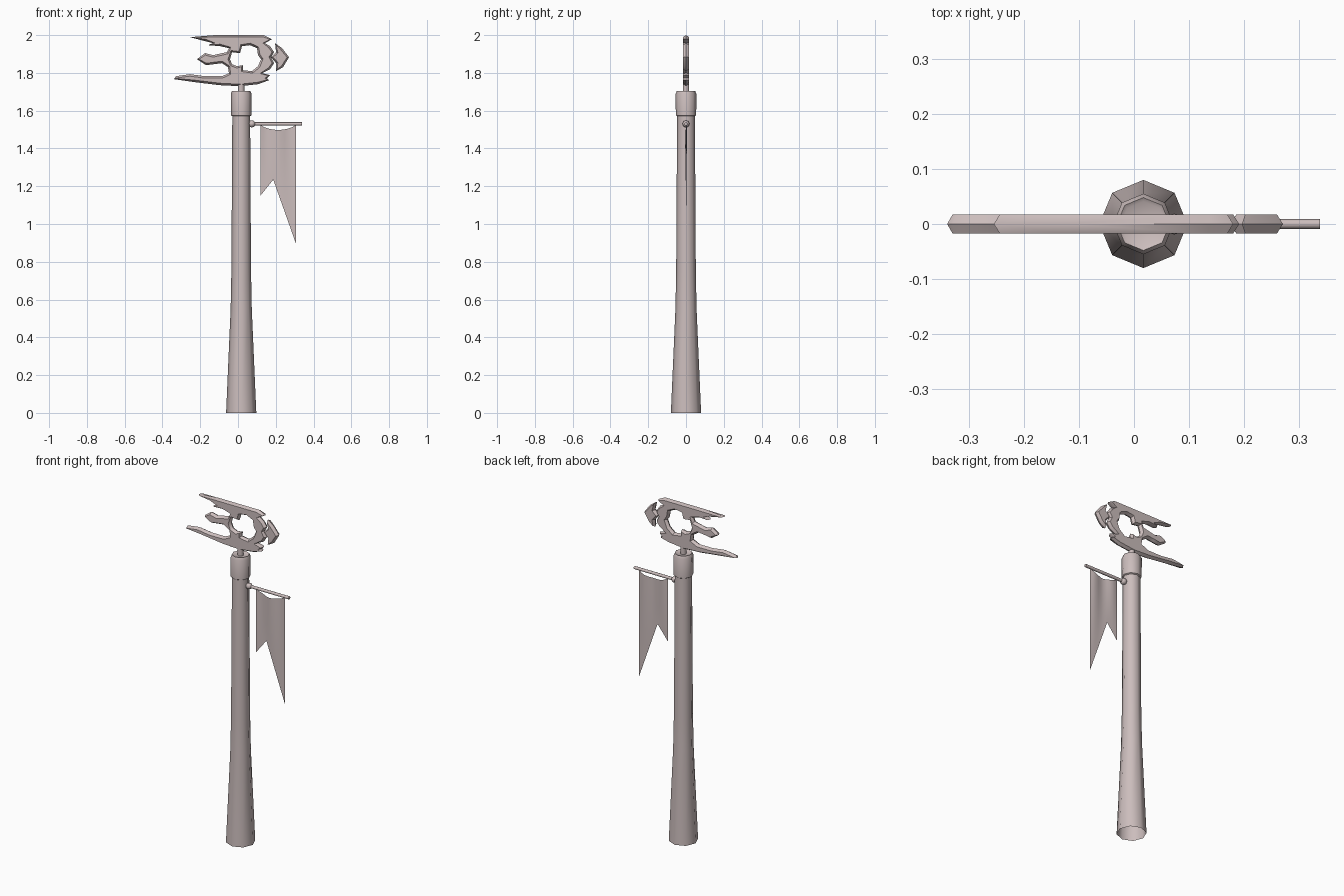
import bpy, bmesh
from math import sin, cos, pi, radians
from mathutils import Vector, Matrix

if "Cube" in bpy.data.objects:
    bpy.data.objects.remove(bpy.data.objects["Cube"], do_unlink=True)

stone = bpy.data.materials.new("pale_stone")
stone.use_nodes = True
stone.diffuse_color = (0.6, 0.51, 0.505, 1)
stone.node_tree.nodes["Principled BSDF"].inputs["Base Color"].default_value = stone.diffuse_color

AXIS = 0.017   # x position of the pole
SIDES = 8


def finish(name, bm, angle=50, recalc=True):
    if recalc:
        bmesh.ops.recalc_face_normals(bm, faces=bm.faces)
    mesh = bpy.data.meshes.new(name)
    bm.to_mesh(mesh)
    bm.free()
    mesh.materials.append(stone)
    obj = bpy.data.objects.new(name, mesh)
    bpy.context.collection.objects.link(obj)
    bpy.ops.object.select_all(action="DESELECT")
    obj.select_set(True)
    bpy.context.view_layer.objects.active = obj
    bpy.ops.object.shade_smooth_by_angle(angle=radians(angle))
    return obj


def lathe(name, profile, cap=True):
    """Eight-sided turned part around the pole axis, open below."""
    bm = bmesh.new()
    rings = [[bm.verts.new((AXIS + r * cos(2 * pi * i / SIDES),
                            r * sin(2 * pi * i / SIDES), z))
              for i in range(SIDES)] for r, z in profile]
    for low, high in zip(rings, rings[1:]):
        for i in range(SIDES):
            j = (i + 1) % SIDES
            bm.faces.new((low[i], low[j], high[j], high[i]))
    if cap:
        bm.faces.new(rings[-1])
    return finish(name, bm, recalc=False)


# Pole, collar and the stem under the finial
lathe("pole", [(0.08, 0), (0.056, 0.55), (0.052, 0.75), (0.047, 1.6)])
lathe("collar", [(0.046, 1.57), (0.054, 1.575), (0.055, 1.69), (0.048, 1.705), (0.041, 1.7)])
lathe("finial_stem", [(0.017, 1.69), (0.017, 1.78)])

# Banner rod with its ball mount
bm = bmesh.new()
along_x = Matrix.Rotation(pi / 2, 4, "Y")
bmesh.ops.create_cone(bm, cap_ends=True, segments=SIDES, radius1=0.009, radius2=0.009,
                      depth=0.29, matrix=Matrix.Translation((0.193, 0, 1.53)) @ along_x)
finish("banner_rod", bm)
bm = bmesh.new()
bmesh.ops.create_uvsphere(bm, u_segments=SIDES, v_segments=6, radius=0.019,
                          matrix=Matrix.Translation((0.073, 0, 1.53)) @ along_x)
finish("rod_mount", bm)

# Swallow-tailed banner, sagging between its top corners
NOTCH, ROWS = 0.36, 8
columns = [NOTCH * i / 4 for i in range(4)] + [NOTCH + (1 - NOTCH) * i / 6 for i in range(7)]
bm = bmesh.new()
grid = []
for u in columns:
    top = 1.525 - 0.027 * sin(pi * u) ** 0.7 if 0 < u < 1 else 1.525
    if u <= NOTCH:
        bottom = 1.15 + 0.085 * u / NOTCH
    else:
        bottom = 1.235 - 0.34 * (u - NOTCH) / (1 - NOTCH)
    grid.append([bm.verts.new((0.119 + 0.188 * u,
                               0.006 * sin(3 * pi * u) * (1 - k / ROWS),
                               top + (bottom - top) * k / ROWS)) for k in range(ROWS + 1)])
for a, b in zip(grid, grid[1:]):
    for k in range(ROWS):
        bm.faces.new((a[k], a[k + 1], b[k + 1], b[k]))
finish("banner", bm)

# Flat ornament with ridged rims, drawn as outlines in small units
UNIT, MID, HALF, RIM = 0.0053, 1.862, 0.017, 2.0


def inset(points):
    """Move every corner of a clockwise outline inwards by the rim width."""
    result = []
    for i, p in enumerate(points):
        p, before, after = Vector(p), Vector(points[i - 1]), Vector(points[(i + 1) % len(points)])
        d1, d2 = (p - before).normalized(), (after - p).normalized()
        normal = Vector((d1.y, -d1.x)) + Vector((d2.y, -d2.x))
        result.append(p + normal.normalized() * RIM)
    return result


def ornament(name, loops):
    bm = bmesh.new()
    borders = {-1: [], 1: []}
    for loop in loops:
        n = len(loop)
        ridge = [bm.verts.new((x * UNIT, 0, MID + z * UNIT)) for x, z in loop]
        for side in borders:
            rim = [bm.verts.new((x * UNIT, side * HALF, MID + z * UNIT)) for x, z in inset(loop)]
            for i in range(n):
                j = (i + 1) % n
                bm.faces.new((ridge[i], ridge[j], rim[j], rim[i]))
                borders[side].append(bm.edges.get((rim[i], rim[j])))
    for side, edges in borders.items():
        bmesh.ops.triangle_fill(bm, use_beauty=True, edges=edges, normal=(0, side, 0))
    return finish(name, bm, angle=40)


outline = [
    (-48, 24), (-24, 26), (26, 26), (34, 22), (27, 18), (32, 15), (36, 9), (33, 4), (36, -2),
    (32, -8), (24, -12), (32, -14), (29, -17), (31, -19), (20, -23), (2, -25), (-18, -24),
    (-43, -21), (-64, -18), (-62, -15), (-48, -13), (-33, -15), (-16, -15), (-9, -12),
    (-10, -6), (-16, -2), (-24, -3), (-32, -4), (-41, 2), (-33, 8), (-25, 6), (-16, 8),
    (-11, 9), (-9, 13), (-18, 15), (-30, 16), (-25, 18), (-33, 20)]
# The opening runs the other way round so its rim widens outwards
opening = [
    (-6, 9), (-8, 2), (-6, -3), (-1, -5), (5, -4), (5, -9), (14, -10), (20, -5),
    (23, 2), (20, 6), (19, 13), (12, 16), (4, 15), (2, 8)]
ornament("finial", [outline, opening])
ornament("finial_point", [[(37, 18), (44, 13), (51, 4), (45, -6), (38, -10), (38, -2),
                           (33, 4), (38, 9)]])
